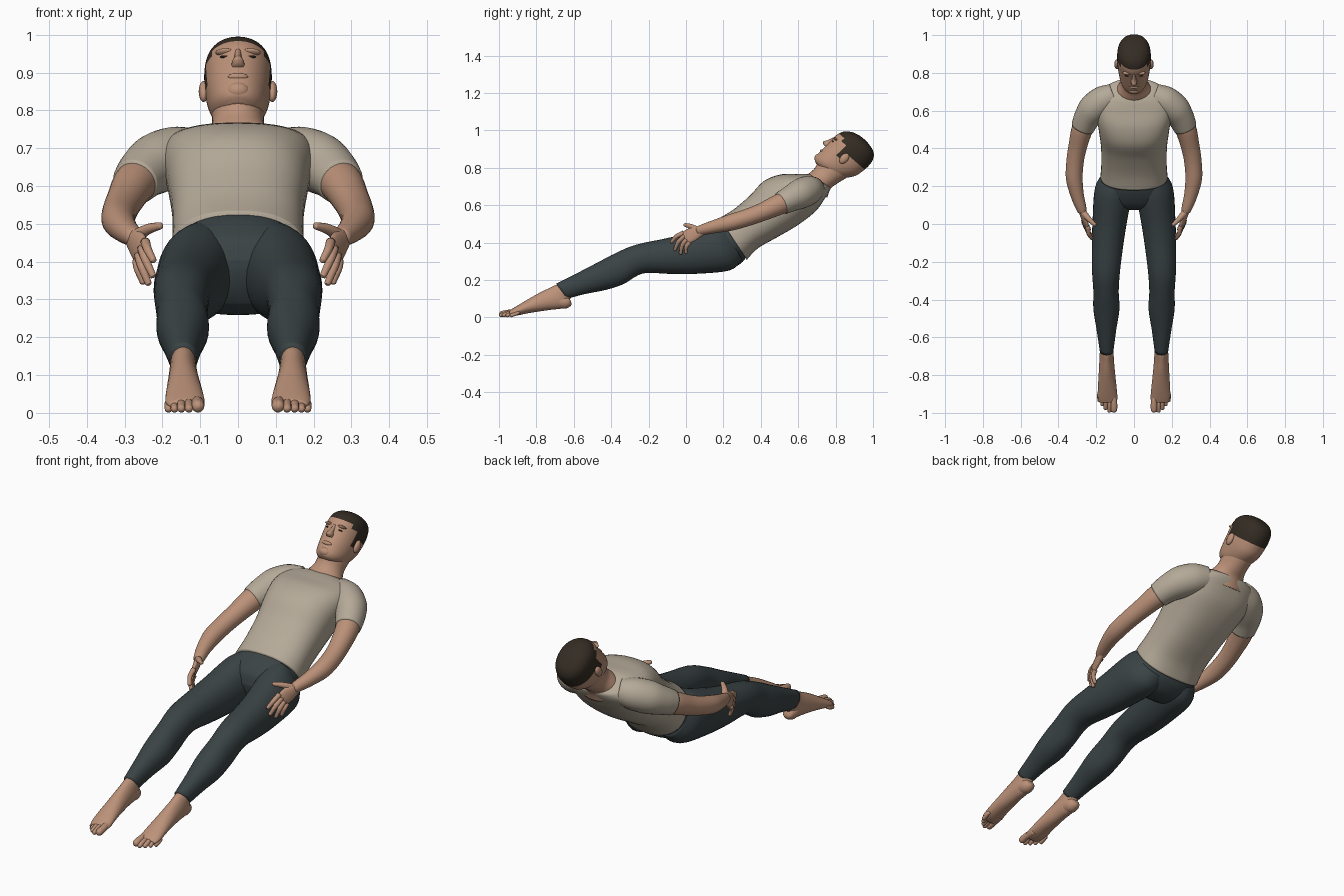
import bpy, bmesh, math
from mathutils import Vector, Matrix


def material(name, col):
    m = bpy.data.materials.new(name)
    m.diffuse_color = (*col, 1)
    return m


SKIN = material("skin", (0.50, 0.285, 0.19))
SHIRT = material("shirt_cloth", (0.46, 0.40, 0.315))
PANTS = material("trouser_cloth", (0.042, 0.056, 0.060))
HAIR = material("hair_brown", (0.034, 0.025, 0.017))
EYE = material("eye_dark", (0.03, 0.02, 0.015))


def finish(name, bm, mat, mirror=False):
    bmesh.ops.recalc_face_normals(bm, faces=bm.faces[:])
    for f in bm.faces:
        f.smooth = True
    me = bpy.data.meshes.new(name)
    bm.to_mesh(me)
    bm.free()
    me.materials.append(mat)
    ob = bpy.data.objects.new(name, me)
    bpy.context.collection.objects.link(ob)
    if mirror:
        mod = ob.modifiers.new("mirror", 'MIRROR')
        mod.use_mirror_merge = False
    return ob


def spline(p0, p1, p2, p3, t):
    return 0.5 * (2 * p1 + (p2 - p0) * t + (2 * p0 - 5 * p1 + 4 * p2 - p3) * t * t
                  + (3 * p1 - p0 - 3 * p2 + p3) * t ** 3)


def add_loft(bm, rings, seg=28, steps=5, power=2.0):
    """rings: (centre, half axis a, half axis b), smoothed along the path"""
    n, dense = len(rings), []
    for i in range(n - 1):
        q = [rings[max(i - 1, 0)], rings[i], rings[i + 1], rings[min(i + 2, n - 1)]]
        for k in range(steps):
            dense.append([spline(*(r[j] for r in q), k / steps) for j in range(3)])
    dense.append(rings[-1])
    loops = []
    for c, a, b in dense:
        loop = []
        for k in range(seg):
            t = 2 * math.pi * k / seg
            ca, sa = math.cos(t), math.sin(t)
            ca = math.copysign(abs(ca) ** (2 / power), ca)
            sa = math.copysign(abs(sa) ** (2 / power), sa)
            loop.append(bm.verts.new(c + a * ca + b * sa))
        loops.append(loop)
    for l0, l1 in zip(loops, loops[1:]):
        for k in range(seg):
            j = (k + 1) % seg
            bm.faces.new((l0[k], l0[j], l1[j], l1[k]))
    for loop in (loops[0], loops[-1]):
        bm.faces.new(loop)


def side(*rows):
    """rows: front y, front z, back y, back z, centre x, half width"""
    out = []
    for fy, fz, by, bz, cx, w in rows:
        f, b = Vector((cx, fy, fz)), Vector((cx, by, bz))
        out.append(((f + b) / 2, Vector((w, 0, 0)), (f - b) / 2))
    return out


def tube(*rows):
    """rows: x, y, z, radius; the last end is rounded"""
    pts = [Vector(r[:3]) for r in rows]
    rad = [r[3] for r in rows]
    d = (pts[-1] - pts[-2]).normalized()
    pts += [pts[-1] + d * rad[-1] * 0.7, pts[-1] + d * rad[-1]]
    rad += [rad[-1] * 0.72, rad[-1] * 0.15]
    out = []
    for i, p in enumerate(pts):
        t = (pts[min(i + 1, len(pts) - 1)] - pts[max(i - 1, 0)]).normalized()
        a = t.cross(Vector((0, 0, 1))).normalized()
        out.append((p, a * rad[i], a.cross(t) * rad[i]))
    return out


def part(name, mat, ring_sets, mirror=False, **kw):
    bm = bmesh.new()
    for rings in ring_sets:
        add_loft(bm, rings, **kw)
    return finish(name, bm, mat, mirror)


# Head frame: U points to the crown, N out of the face
HC = Vector((0, 0.85, 0.87))
U = Vector((0, 0.65, 0.76)).normalized()
N = Vector((0, -U.z, U.y))


def blob(name, mat, centre, radii, mirror=False):
    """ellipsoid aligned to the head: radii along x, N, U"""
    bm = bmesh.new()
    rot = Matrix((Vector((1, 0, 0)), N, U)).transposed().to_4x4()
    m = Matrix.Translation(centre) @ rot @ Matrix.Diagonal((*radii, 1))
    bmesh.ops.create_uvsphere(bm, u_segments=20, v_segments=12, radius=1, matrix=m)
    return finish(name, bm, mat, mirror)


def at(x, n, u):
    return HC + Vector((x, 0, 0)) + N * n + U * u


def head_rings(*rows):
    """rows: u, front n, back n, half width"""
    return [(at(0, (f + b) / 2, u), Vector((w, 0, 0)), N * (f - b) / 2) for u, f, b, w in rows]


# Head, with the hair chosen by position
head = part("head", SKIN, [head_rings(
    (-0.137, 0.085, 0.0, 0.035), (-0.125, 0.105, -0.04, 0.055), (-0.10, 0.112, -0.075, 0.072),
    (-0.05, 0.110, -0.115, 0.083), (0.0, 0.106, -0.130, 0.088), (0.05, 0.103, -0.135, 0.089),
    (0.09, 0.085, -0.125, 0.082), (0.115, 0.052, -0.098, 0.062), (0.127, 0.015, -0.055, 0.033),
    (0.13, -0.015, -0.025, 0.005))], seg=72, steps=6, power=2.1)
head.data.materials.append(HAIR)
for p in head.data.polygons:
    r = p.center - HC
    u, n = r.dot(U), r.dot(N)
    limit = 0.062 if n > 0.06 else 0.04 if n > 0.03 else -0.03 if n > 0.0 else 0.012
    if u > limit:
        p.material_index = 1

# Face details
part("nose", SKIN, [head_rings((0.03, 0.108, 0.08, 0.009), (0.0, 0.120, 0.08, 0.011),
                               (-0.022, 0.134, 0.08, 0.017), (-0.034, 0.122, 0.08, 0.014))], seg=16)
blob("lips", SKIN, at(0, 0.105, -0.066), (0.027, 0.012, 0.010))
blob("chin", SKIN, at(0, 0.092, -0.105), (0.032, 0.026, 0.024))
blob("brow", SKIN, at(0.034, 0.092, 0.031), (0.026, 0.014, 0.007), True)
blob("eye", EYE, at(0.034, 0.096, 0.012), (0.014, 0.005, 0.003), True)
blob("ear", SKIN, at(0.091, -0.010, -0.018), (0.013, 0.021, 0.032), True)

# Neck
part("neck", SKIN, [side((0.62, 0.735, 0.755, 0.64, 0, 0.115), (0.66, 0.772, 0.775, 0.69, 0, 0.088),
                         (0.69, 0.80, 0.815, 0.72, 0, 0.070), (0.72, 0.85, 0.90, 0.775, 0, 0.068),
                         (0.78, 0.89, 0.92, 0.82, 0, 0.06))])

# Shirt body and sleeves
part("shirt", SHIRT, [side(
    (0.178, 0.531, 0.325, 0.308, 0, 0.178), (0.255, 0.578, 0.385, 0.37, 0, 0.173),
    (0.34, 0.65, 0.49, 0.43, 0, 0.175), (0.415, 0.728, 0.60, 0.495, 0, 0.187),
    (0.50, 0.763, 0.695, 0.57, 0, 0.20), (0.585, 0.767, 0.748, 0.645, 0, 0.188),
    (0.635, 0.768, 0.768, 0.68, 0, 0.145), (0.66, 0.766, 0.772, 0.695, 0, 0.10))],
    seg=48, steps=6, power=2.4)
sleeve = tube((0.10, 0.685, 0.69, 0.062), (0.16, 0.655, 0.68, 0.078), (0.215, 0.61, 0.66, 0.080),
              (0.25, 0.56, 0.635, 0.070), (0.272, 0.51, 0.61, 0.062))[:-2]
part("sleeve", SHIRT, [sleeve], True)

# Arms
part("arm", SKIN, [tube((0.245, 0.56, 0.63, 0.055), (0.275, 0.50, 0.605, 0.056),
                        (0.298, 0.41, 0.565, 0.049), (0.312, 0.33, 0.535, 0.046),
                        (0.316, 0.24, 0.508, 0.044), (0.300, 0.15, 0.485, 0.035),
                        (0.278, 0.08, 0.467, 0.027))], True)

# Hand: flat palm, four fingers and a thumb
across = Vector((-0.0115, -0.0175, 0.0275))
thin = Vector((-0.018, -0.075, -0.04)).cross(across).normalized() * 0.015
part("palm", SKIN, [[(Vector(c), across * k, thin * h) for c, k, h in (
    ((0.283, 0.10, 0.473), 0.7, 1.5), ((0.274, 0.065, 0.458), 0.95, 1.2),
    ((0.264, 0.03, 0.442), 1.15, 1.0), ((0.255, -0.005, 0.424), 1.1, 0.8))]], True, seg=20)
fingers = [((0.245, -0.012, 0.452), (0.225, -0.075, 0.405)),
           ((0.254, -0.006, 0.436), (0.226, -0.058, 0.365)),
           ((0.262, 0.004, 0.418), (0.238, -0.028, 0.345)),
           ((0.267, 0.02, 0.402), (0.252, 0.0, 0.348))]
sets = []
for a, b in fingers:
    mid = [(p + q) / 2 + o for p, q, o in zip(a, b, (0.004, -0.008, 0.004))]
    sets.append(tube((*a, 0.013), (*mid, 0.0115), (*b, 0.009)))
sets.append(tube((0.268, 0.06, 0.468, 0.018), (0.238, 0.025, 0.486, 0.014), (0.208, -0.003, 0.494, 0.010)))
part("fingers", SKIN, sets, True, seg=12, steps=4)

# Trousers: hips and legs
part("trouser_hips", PANTS, [side(
    (0.195, 0.528, 0.325, 0.325, 0, 0.165), (0.165, 0.516, 0.295, 0.290, 0, 0.178),
    (0.125, 0.490, 0.24, 0.262, 0, 0.192), (0.09, 0.455, 0.17, 0.262, 0, 0.185),
    (0.075, 0.40, 0.12, 0.29, 0, 0.15))], seg=40, power=2.3)
part("trouser_leg", PANTS, [side(
    (0.19, 0.505, 0.30, 0.31, 0.095, 0.075), (0.13, 0.492, 0.235, 0.252, 0.108, 0.100),
    (0.0, 0.450, 0.05, 0.233, 0.127, 0.092), (-0.11, 0.422, -0.09, 0.233, 0.139, 0.084),
    (-0.27, 0.388, -0.23, 0.235, 0.148, 0.074), (-0.38, 0.342, -0.335, 0.178, 0.148, 0.067),
    (-0.47, 0.295, -0.43, 0.147, 0.146, 0.069), (-0.58, 0.238, -0.54, 0.125, 0.146, 0.052),
    (-0.695, 0.180, -0.635, 0.100, 0.145, 0.037))], True, seg=32, power=2.1)

# Bare feet with toes
foot = side((-0.64, 0.185, -0.60, 0.125, 0.145, 0.030), (-0.695, 0.173, -0.622, 0.095, 0.145, 0.033),
            (-0.735, 0.155, -0.645, 0.053, 0.145, 0.037), (-0.79, 0.128, -0.73, 0.040, 0.144, 0.041),
            (-0.86, 0.088, -0.835, 0.024, 0.142, 0.048), (-0.92, 0.052, -0.91, 0.009, 0.140, 0.052),
            (-0.945, 0.036, -0.942, 0.008, 0.137, 0.046))
heel = side((-0.70, 0.13, -0.69, 0.05, 0.145, 0.034), (-0.66, 0.12, -0.645, 0.047, 0.145, 0.035),
            (-0.63, 0.11, -0.618, 0.060, 0.145, 0.027), (-0.618, 0.092, -0.611, 0.075, 0.145, 0.010))
part("foot", SKIN, [foot, heel], True)
toes = [(0.106, -0.982, 0.017), (0.130, -0.988, 0.011), (0.150, -0.974, 0.011),
        (0.168, -0.955, 0.010), (0.184, -0.932, 0.010)]
part("toes", SKIN, [tube((0.14 + (x - 0.14) * 0.85, -0.895, 0.030, r), (x, y + 0.035, 0.025, r),
                         (x, y, r + 0.001, r)) for x, y, r in toes], True, seg=14, steps=4)
